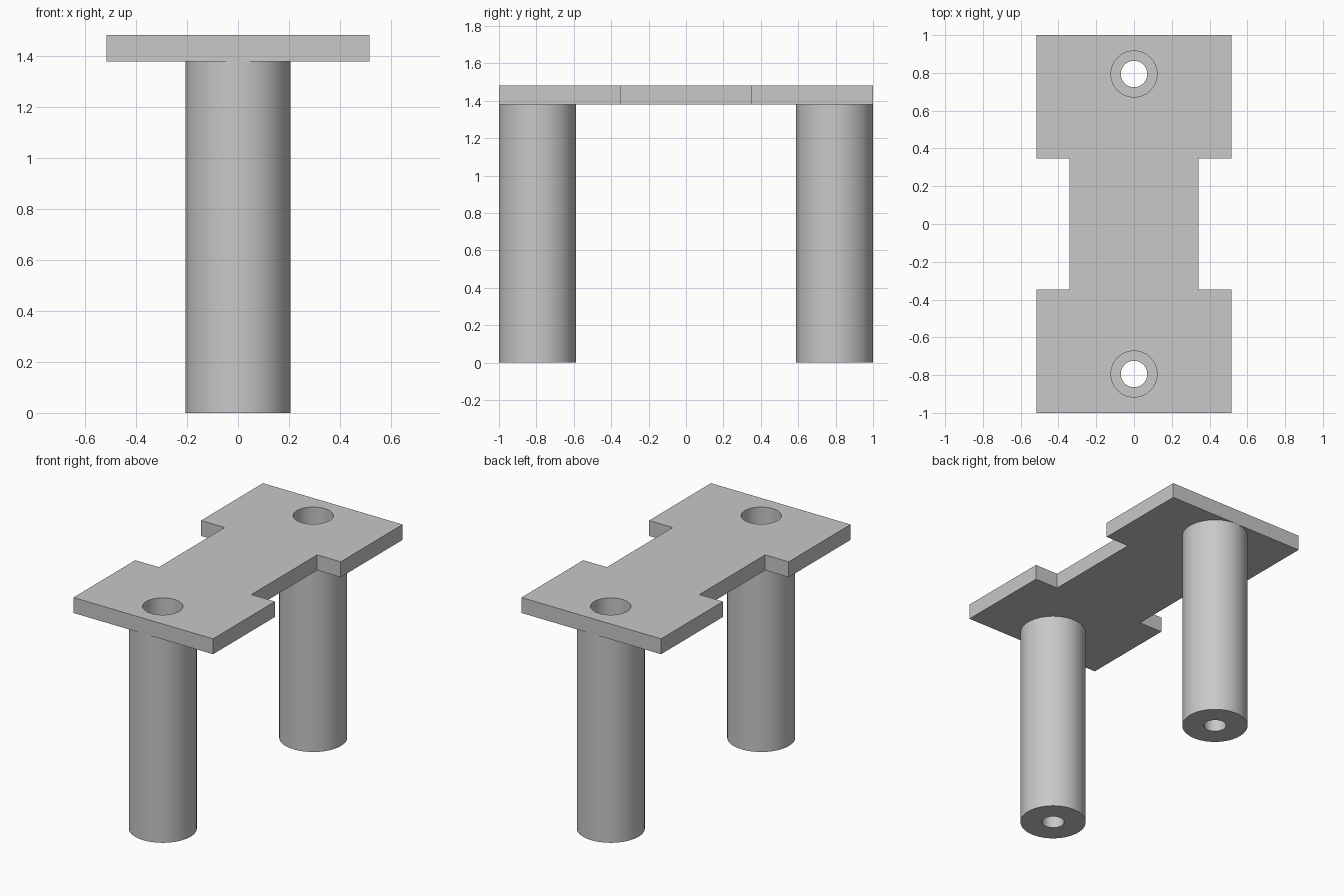
import bpy, bmesh, math
from mathutils import Matrix, Vector

cube = bpy.data.objects.get("Cube")
if cube:
    bpy.data.objects.remove(cube, do_unlink=True)

LEG_Y, LEG_TOP, PLATE_TOP = 0.794, 1.38, 1.483
LEG_R, HEAD_R, HOLE_R, LEDGE_Z = 0.206, 0.122, 0.07, 0.2
SEGMENTS = 64

grey = bpy.data.materials.new("plain grey")
grey.use_nodes = True
colour = (0.58, 0.58, 0.58, 1)
grey.diffuse_color = colour
grey.node_tree.nodes["Principled BSDF"].inputs["Base Color"].default_value = colour


def make_object(name, bm):
    bmesh.ops.recalc_face_normals(bm, faces=bm.faces)
    mesh = bpy.data.meshes.new(name)
    bm.to_mesh(mesh)
    bm.free()
    mesh.materials.append(grey)
    obj = bpy.data.objects.new(name, mesh)
    bpy.context.collection.objects.link(obj)
    return obj


def smooth(obj):
    bpy.ops.object.select_all(action="DESELECT")
    obj.select_set(True)
    bpy.context.view_layer.objects.active = obj
    bpy.ops.object.shade_smooth_by_angle(angle=math.radians(30))


# Top plate: waisted outline, mirrored from one quarter
quarter = [(0.516, 1.0), (0.516, 0.347), (0.342, 0.347)]
right_half = quarter + [(x, -y) for x, y in reversed(quarter)]
outline = right_half + [(-x, y) for x, y in reversed(right_half)]
bm = bmesh.new()
face = bm.faces.new([bm.verts.new((x, y, LEG_TOP)) for x, y in outline])
extruded = bmesh.ops.extrude_face_region(bm, geom=[face])["geom"]
bmesh.ops.translate(bm, vec=Vector((0, 0, PLATE_TOP - LEG_TOP)),
                    verts=[g for g in extruded if isinstance(g, bmesh.types.BMVert)])
plate = make_object("top_plate", bm)

# Screw head openings through the plate
bm = bmesh.new()
for side in (-1, 1):
    bmesh.ops.create_cone(bm, cap_ends=True, segments=SEGMENTS, radius1=HEAD_R, radius2=HEAD_R,
                          depth=0.4, matrix=Matrix.Translation((0, side * LEG_Y, LEG_TOP)))
cutter = make_object("hole_cutter", bm)
cutter.hide_render = True
cut = plate.modifiers.new("holes", "BOOLEAN")
cut.operation = "DIFFERENCE"
cut.solver = "EXACT"
cut.object = cutter
bpy.context.view_layer.objects.active = plate
bpy.ops.object.modifier_apply(modifier=cut.name)
bpy.data.objects.remove(cutter, do_unlink=True)
smooth(plate)

# Hollow legs: stepped bore with a ledge for the screw head
profile = [(HOLE_R, 0), (LEG_R, 0), (LEG_R, LEG_TOP), (HEAD_R, LEG_TOP),
           (HEAD_R, LEDGE_Z), (HOLE_R, LEDGE_Z)]
for name, side in (("front_leg", -1), ("back_leg", 1)):
    bm = bmesh.new()
    verts = [bm.verts.new((r, 0, z)) for r, z in profile]
    edges = [bm.edges.new((verts[i - 1], verts[i])) for i in range(len(verts))]
    bmesh.ops.spin(bm, geom=verts + edges, cent=(0, 0, 0), axis=(0, 0, 1),
                   angle=math.tau, steps=SEGMENTS)
    bmesh.ops.remove_doubles(bm, verts=bm.verts, dist=0.0005)
    leg = make_object(name, bm)
    leg.location.y = side * LEG_Y
    smooth(leg)
